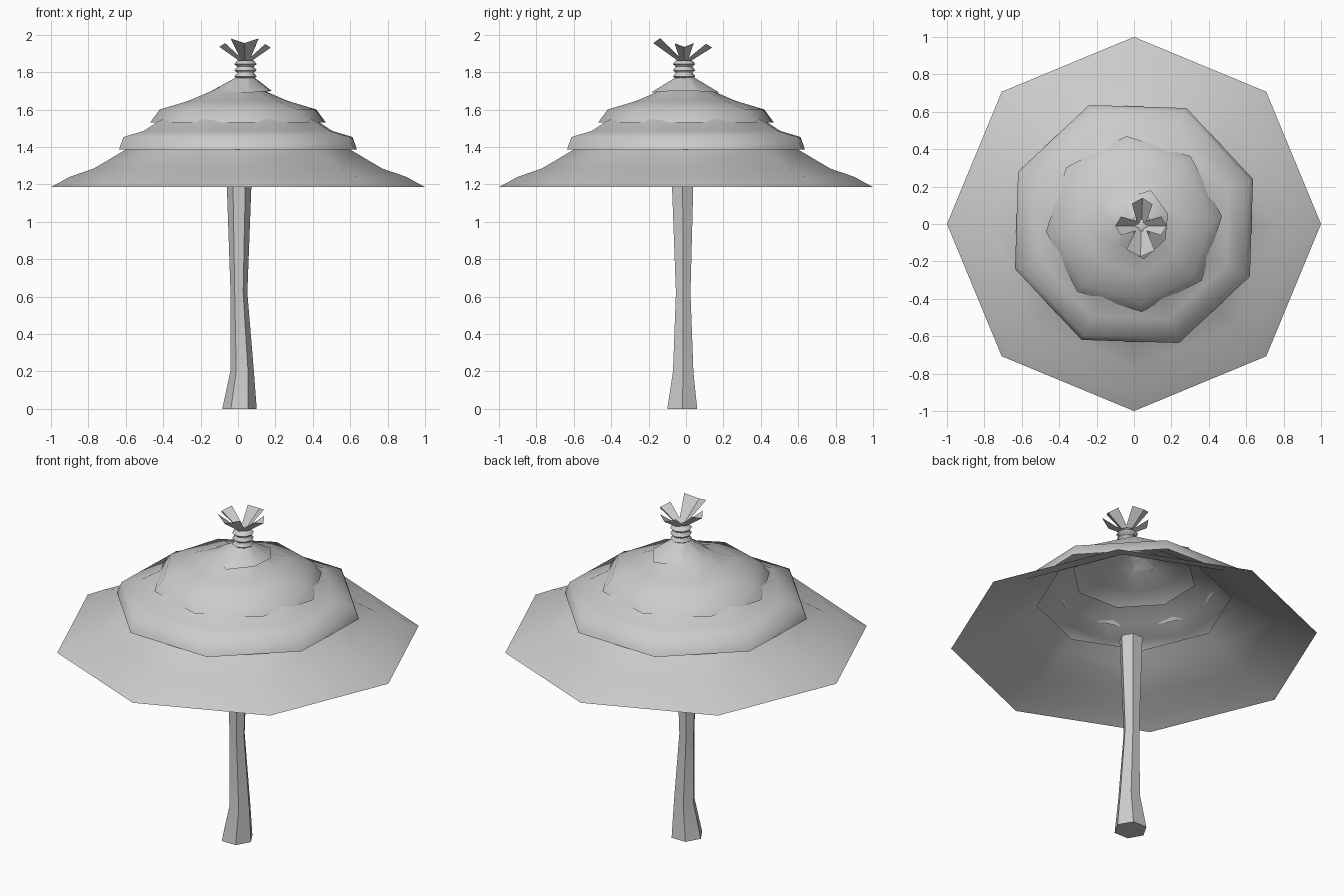
import bpy, bmesh, math
from mathutils import Vector, Matrix

old = bpy.data.objects.get("Cube")
if old:
    bpy.data.objects.remove(old, do_unlink=True)

grey = bpy.data.materials.new("plain grey")
grey.use_nodes = True
colour = (0.6, 0.6, 0.6, 1)
grey.diffuse_color = colour
grey.node_tree.nodes["Principled BSDF"].inputs["Base Color"].default_value = colour


def finish(name, bm, angle=70):
    mesh = bpy.data.meshes.new(name)
    bm.to_mesh(mesh)
    bm.free()
    obj = bpy.data.objects.new(name, mesh)
    bpy.context.collection.objects.link(obj)
    mesh.materials.append(grey)
    bpy.ops.object.select_all(action='DESELECT')
    obj.select_set(True)
    bpy.context.view_layer.objects.active = obj
    bpy.ops.object.shade_smooth_by_angle(angle=math.radians(angle))
    return obj


def loft(name, rings, sides, turn=0, cap=False, angle=70):
    """Skin rings of (centre x, centre y, radius, z), from bottom to top."""
    bm = bmesh.new()
    loops = []
    for cx, cy, r, z in rings:
        steps = [math.radians(turn) + math.tau * i / sides for i in range(sides)]
        loops.append([bm.verts.new((cx + r * math.cos(a), cy + r * math.sin(a), z)) for a in steps])
    for low, high in zip(loops, loops[1:]):
        for i in range(sides):
            j = (i + 1) % sides
            bm.faces.new((low[i], low[j], high[j], high[i]))
    if cap:
        bm.faces.new(loops[0][::-1])
        bm.faces.new(loops[-1])
    return finish(name, bm, angle)


def tier(name, profile, turn):
    return loft(name, [(0, 0, r, z) for r, z in profile], 8, turn)


# Bent six-sided pole
loft("pole", [(.008, -.02, .092, 0), (.022, -.015, .063, .2),
              (.005, -.015, .045, .62), (.006, -.018, .066, 1.2)], 6, cap=True, angle=50)

# Three open octagonal roof tiers, each turned a little
tier("lower_canopy", [(1, 1.185), (.9, 1.24), (.77, 1.285), (.61, 1.38), (.53, 1.43)], 0)
tier("middle_canopy", [(.68, 1.385), (.655, 1.453), (.54, 1.485), (.45, 1.54), (.34, 1.585)], 20.7)
tier("upper_canopy", [(.472, 1.53), (.42, 1.6), (.27, 1.645), (.14, 1.7), (.04, 1.75)], 5)

# Ragged skirt under the knot
skirt = loft("top_skirt", [(.03, 0, .19, 1.69), (.04, -.005, .045, 1.775)], 7, 20)
for v in list(skirt.data.vertices)[:7:2]:
    v.co += Vector((.03 - v.co.x, -v.co.y, .06)) * .15

# Ribbed knot
ribs = []
for i in range(3):
    z = 1.765 + .033 * i
    ribs += [(.04, -.01, .045, z), (.04, -.01, .06, z + .012), (.04, -.01, .045, z + .03)]
loft("knot", ribs, 8, cap=True)


def leaf(name, heading, reach, width, rise):
    """A folded blade that widens outwards to a notched end."""
    bm = bmesh.new()
    outline = [(0, .018, 0), (0, -.018, 0), (reach * .78, -width, rise),
               (reach, 0, rise * .8), (reach * .78, width, rise)]
    left, right, ear_r, tip, ear_l = [bm.verts.new(p) for p in outline]
    root = bm.verts.new((.012, 0, -.01))
    bm.faces.new((root, right, ear_r, tip))
    bm.faces.new((root, tip, ear_l, left))
    bm.transform(Matrix.Translation((.04, -.01, 1.855)) @ Matrix.Rotation(math.radians(heading), 4, 'Z'))
    return finish(name, bm, 30)


# Leaf tuft on top
leaf("front_leaf", -92, .165, .075, .125)
leaf("left_leaf", 0, .135, .05, .095)
leaf("back_leaf", 88, .15, .055, .095)
leaf("right_leaf", 180, .14, .05, .1)
